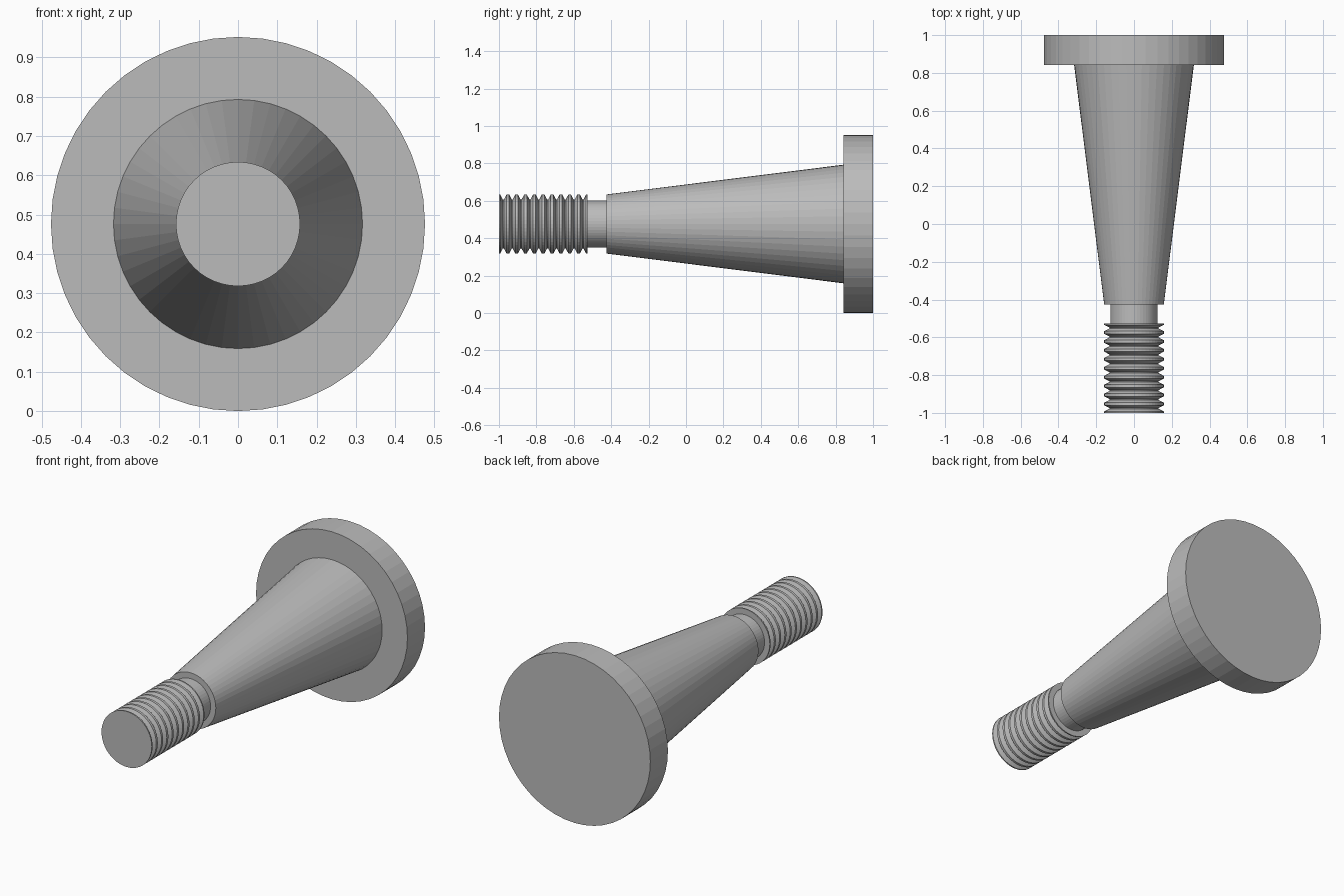
import bpy
import bmesh
from math import cos, sin, tau

SIDES = 48
AXIS_Z = 0.476          # height of the turning axis
FRONT, NECK, SHOULDER, PLATE, BACK = -1.0, -0.527, -0.425, 0.842, 1.0
R_THREAD, R_ROOT, R_NECK = 0.158, 0.13, 0.125
R_TAPER, R_PLATE = 0.317, 0.476

cube = bpy.data.objects.get("Cube")
if cube:
    bpy.data.objects.remove(cube, do_unlink=True)

steel = bpy.data.materials.new("grey steel")
steel.use_nodes = True
colour = (0.5, 0.5, 0.5, 1.0)
steel.diffuse_color = colour
steel.node_tree.nodes["Principled BSDF"].inputs["Base Color"].default_value = colour


def turned_part(name, profile, front_cap=False, back_cap=False):
    """Turn a (y, radius) profile around the long axis, with optional end caps."""
    bm = bmesh.new()
    rings = []
    for y, r in profile:
        angles = [tau * i / SIDES for i in range(SIDES)]
        rings.append([bm.verts.new((r * cos(a), y, AXIS_Z + r * sin(a))) for a in angles])
    for a, b in zip(rings, rings[1:]):
        for i in range(SIDES):
            j = (i + 1) % SIDES
            bm.faces.new((a[i], b[i], b[j], a[j]))
    if front_cap:
        bm.faces.new(rings[0])
    if back_cap:
        bm.faces.new(rings[-1][::-1])
    mesh = bpy.data.meshes.new(name)
    bm.to_mesh(mesh)
    bm.free()
    mesh.materials.append(steel)
    obj = bpy.data.objects.new(name, mesh)
    bpy.context.collection.objects.link(obj)
    return obj


# Threaded end: a row of V grooves between flat crests
grooves = 10
pitch = (NECK - FRONT) / grooves
crest = 0.15 * pitch
thread = [(FRONT, R_THREAD)]
for k in range(grooves):
    y = FRONT + k * pitch
    thread += [(y + crest, R_THREAD),
               (y + 0.45 * pitch, R_ROOT),
               (y + 0.55 * pitch, R_ROOT),
               (y + pitch - crest, R_THREAD)]
thread += [(NECK, R_THREAD), (NECK, R_NECK)]
turned_part("threaded_end", thread, front_cap=True)

# Plain relief neck behind the thread
turned_part("relief_neck", [(NECK, R_NECK), (SHOULDER, R_NECK)])

# Tapered shank with its front shoulder
turned_part("tapered_shank", [(SHOULDER, R_NECK), (SHOULDER, R_THREAD), (PLATE, R_TAPER)])

# Round flange at the back
turned_part("round_flange", [(PLATE, R_TAPER), (PLATE, R_PLATE), (BACK, R_PLATE)], back_cap=True)
